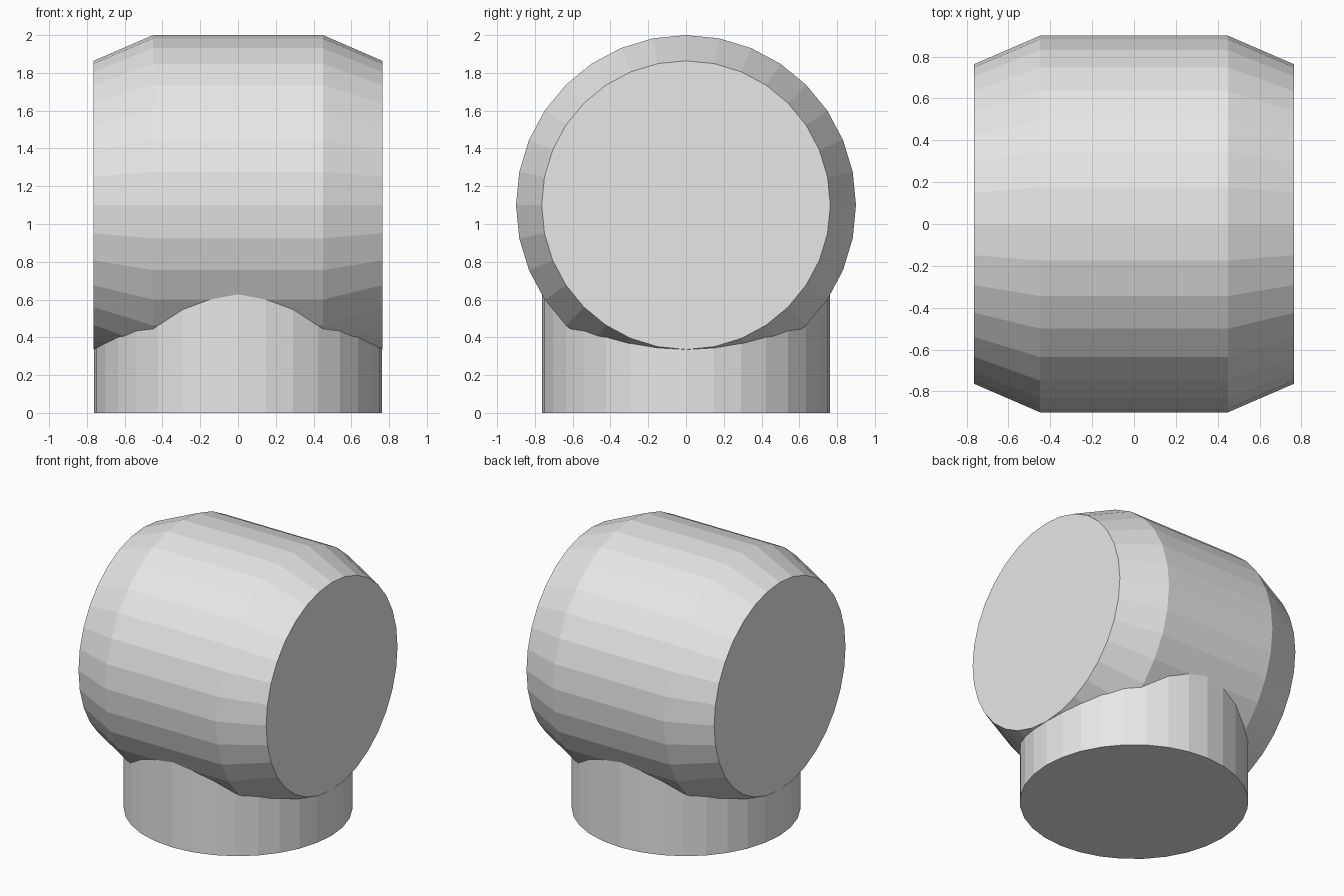
import bpy, bmesh, math

if "Cube" in bpy.data.objects:
    bpy.data.objects.remove(bpy.data.objects["Cube"])

grey = bpy.data.materials.new("light_grey")
grey.diffuse_color = (0.8, 0.8, 0.8, 1)
grey.use_nodes = True
grey.node_tree.nodes["Principled BSDF"].inputs["Base Color"].default_value = grey.diffuse_color
SIDES = 32


def lathe(name, profile, place):
    """Capped rings from (radius, distance along axis) pairs."""
    bm = bmesh.new()
    rings = []
    for r, d in profile:
        ring = []
        for i in range(SIDES):
            a = 2 * math.pi * i / SIDES
            ring.append(bm.verts.new(place(r * math.cos(a), r * math.sin(a), d)))
        rings.append(ring)
    for lo, hi in zip(rings, rings[1:]):
        for i in range(SIDES):
            j = (i + 1) % SIDES
            bm.faces.new((lo[i], lo[j], hi[j], hi[i]))
    bm.faces.new(rings[0][::-1])
    bm.faces.new(rings[-1])
    bmesh.ops.recalc_face_normals(bm, faces=bm.faces)
    mesh = bpy.data.meshes.new(name)
    bm.to_mesh(mesh)
    bm.free()
    mesh.materials.append(grey)
    obj = bpy.data.objects.new(name, mesh)
    bpy.context.collection.objects.link(obj)
    return obj


# Horizontal barrel with tapered ends, axis along x
lathe("barrel", [(0.764, -0.764), (0.9, -0.45), (0.9, 0.45), (0.764, 0.764)],
      lambda u, v, d: (d, u, v + 1.1))

# Upright round base, its top buried in the barrel
lathe("base", [(0.763, 0), (0.763, 0.8)], lambda u, v, d: (u, v, d))
